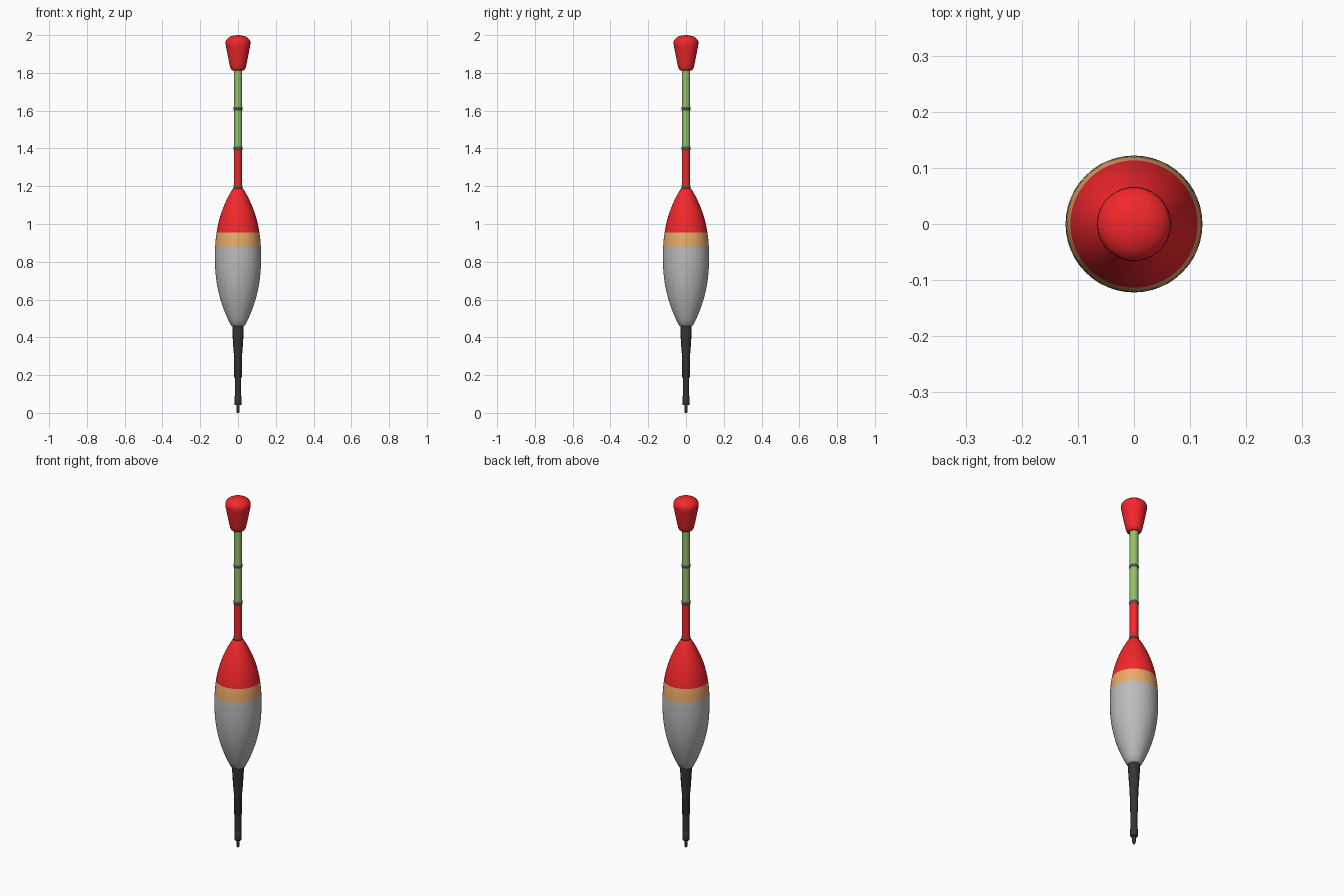
import bpy, bmesh, math

if "Cube" in bpy.data.objects:
    bpy.data.objects.remove(bpy.data.objects["Cube"])

SEGMENTS = 48


def material(name, rgb):
    m = bpy.data.materials.new(name)
    m.diffuse_color = (*rgb, 1)
    m.use_nodes = True
    m.node_tree.nodes["Principled BSDF"].inputs["Base Color"].default_value = m.diffuse_color
    return m


RED = material("red", (0.9, 0.02, 0.025))
GREEN = material("green", (0.30, 0.52, 0.14))
ORANGE = material("orange", (0.83, 0.40, 0.14))
GREY = material("grey", (0.50, 0.50, 0.50))
BLACK = material("black", (0.035, 0.035, 0.035))
RING = material("ring_grey", (0.07, 0.08, 0.09))


def lathe(name, profile, bands, angle=35):
    """Spin (radius, z) points about z, cap the ends; bands = [(top z, material)]."""
    bm = bmesh.new()
    rings = []
    for r, z in profile:
        rings.append([bm.verts.new((r * math.cos(2 * math.pi * i / SEGMENTS),
                                    r * math.sin(2 * math.pi * i / SEGMENTS), z))
                      for i in range(SEGMENTS)])
    for a, b in zip(rings, rings[1:]):
        for i in range(SEGMENTS):
            j = (i + 1) % SEGMENTS
            bm.faces.new((a[i], a[j], b[j], b[i]))
    bm.faces.new(rings[0][::-1])
    bm.faces.new(rings[-1])
    for f in bm.faces:
        z = f.calc_center_median().z
        f.material_index = next((k for k, (top, _) in enumerate(bands) if z < top),
                                len(bands) - 1)
    mesh = bpy.data.meshes.new(name)
    bm.to_mesh(mesh)
    bm.free()
    for _, m in bands:
        mesh.materials.append(m)
    ob = bpy.data.objects.new(name, mesh)
    bpy.context.collection.objects.link(ob)
    bpy.ops.object.select_all(action='DESELECT')
    ob.select_set(True)
    bpy.context.view_layer.objects.active = ob
    bpy.ops.object.shade_smooth_by_angle(angle=math.radians(angle))
    return ob


# Float body: swollen in the middle, tapering to both ends
def body_radius(z):
    t = abs(z - 0.82) / 0.36
    return 0.122 - (0.090 * t ** 2.4 if z > 0.82 else 0.086 * t ** 2.2)


heights = [0.465 + 0.415 * i / 14 for i in range(15)]
heights += [0.905, 0.93, 0.955]
heights += [0.955 + 0.225 * i / 10 for i in range(1, 11)]
body = [(0.027, 0.457)] + [(body_radius(z), z) for z in heights] + [(0.023, 1.19)]
lathe("float_body", body, [(0.88, GREY), (0.955, ORANGE), (2, RED)])

# Antenna tube
lathe("antenna", [(0.022, 1.17), (0.022, 1.40), (0.022, 1.83)],
      [(1.40, RED), (2, GREEN)])

# Dark bands round the antenna
for i, z in enumerate((1.195, 1.40, 1.61)):
    lathe(f"antenna_band_{i + 1}",
          [(0.022, z - 0.009), (0.0245, z - 0.005), (0.0245, z + 0.005), (0.022, z + 0.009)],
          [(2, RING)])

# Flared tip with a domed top
lathe("tip_bulb", [(0.030, 1.813), (0.036, 1.817), (0.041, 1.828), (0.046, 1.85),
                   (0.056, 1.90), (0.064, 1.942), (0.066, 1.957), (0.065, 1.968),
                   (0.059, 1.979), (0.048, 1.988), (0.034, 1.995), (0.017, 1.999),
                   (0.004, 2.0)], [(3, RED)], 50)

# Lower stem, its sleeve, and the line eye at the foot
lathe("stem_sleeve", [(0.028, 0.457), (0.030, 0.46), (0.030, 0.43), (0.026, 0.36),
                      (0.022, 0.31), (0.020, 0.19), (0.017, 0.185)][::-1], [(2, BLACK)])
lathe("stem", [(0.017, 0.08), (0.017, 0.22)], [(2, BLACK)])
lathe("foot_collar", [(0.017, 0.042), (0.019, 0.046), (0.019, 0.086), (0.017, 0.09)],
      [(2, BLACK)])
lathe("foot_pin", [(0.005, 0.0), (0.008, 0.004), (0.009, 0.012), (0.009, 0.05)],
      [(2, BLACK)])
